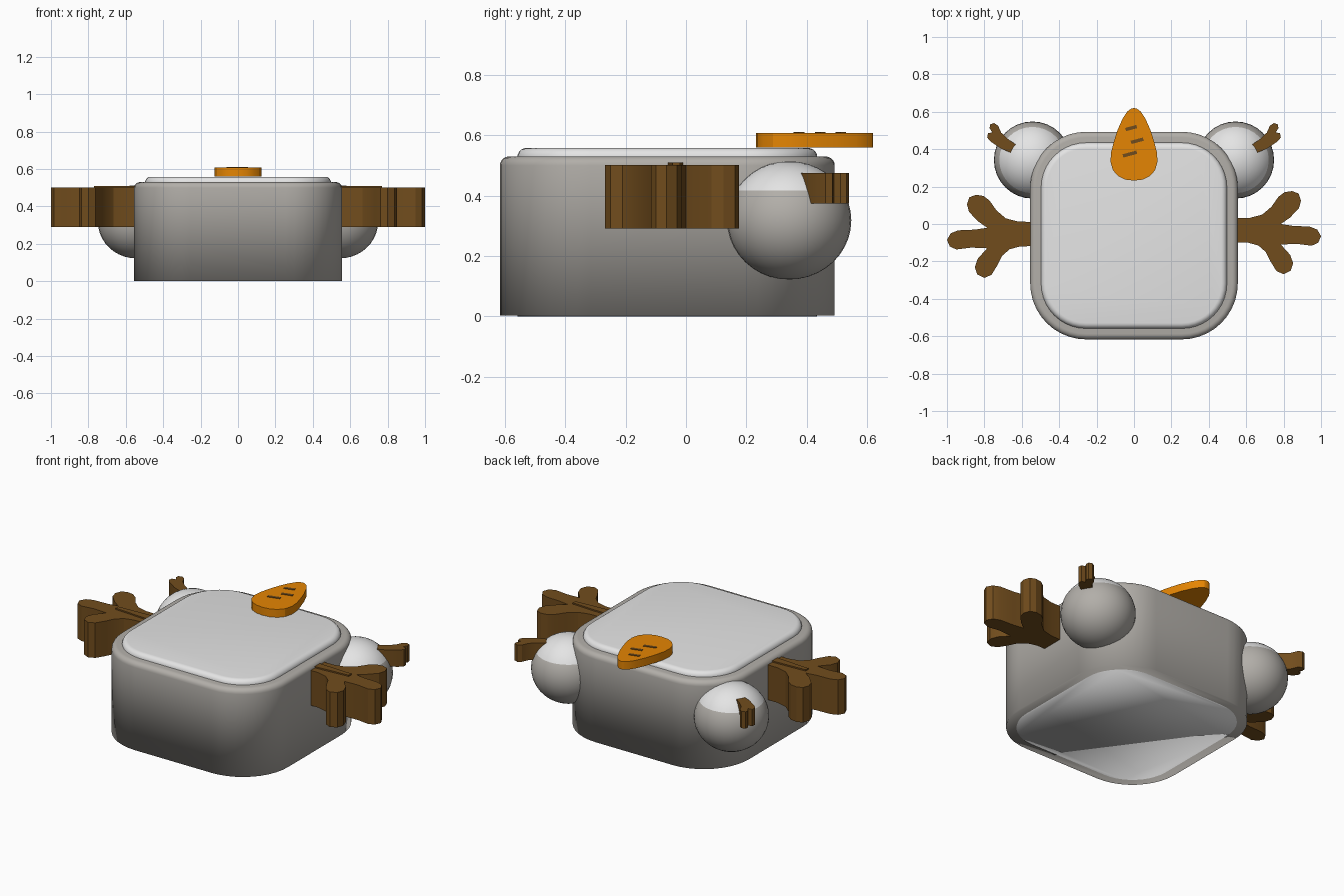
import bpy, bmesh, math
from mathutils import Matrix

if "Cube" in bpy.data.objects:
    bpy.data.objects.remove(bpy.data.objects["Cube"])


def material(name, r, g, b):
    m = bpy.data.materials.new(name)
    m.diffuse_color = (r, g, b, 1)
    m.use_nodes = True
    m.node_tree.nodes["Principled BSDF"].inputs["Base Color"].default_value = m.diffuse_color
    return m


GREY = material("warm grey", 0.445, 0.425, 0.395)
WHITE = material("snow white", 0.78, 0.78, 0.78)
BROWN = material("twig brown", 0.165, 0.073, 0.012)
ORANGE = material("carrot orange", 0.78, 0.235, 0.001)


def finish(name, bm, mats, angle=40):
    bmesh.ops.recalc_face_normals(bm, faces=bm.faces)
    me = bpy.data.meshes.new(name)
    bm.to_mesh(me)
    bm.free()
    for m in mats:
        me.materials.append(m)
    ob = bpy.data.objects.new(name, me)
    bpy.context.collection.objects.link(ob)
    bpy.ops.object.select_all(action='DESELECT')
    ob.select_set(True)
    bpy.context.view_layer.objects.active = ob
    bpy.ops.object.shade_smooth_by_angle(angle=math.radians(angle))
    return ob


def rounded_ring(half, r, cy, n=10):
    """Rounded square outline."""
    pts = []
    for k, (sx, sy) in enumerate([(1, 1), (-1, 1), (-1, -1), (1, -1)]):
        for i in range(n + 1):
            a = math.pi / 2 * (k + i / n)
            pts.append((sx * (half - r) + r * math.cos(a),
                        cy + sy * (half - r) + r * math.sin(a)))
    return pts


def block(name, half, r, cy, bottom, top, bevel, mat):
    """Closed rounded square block with a rounded top edge, softly shaded."""
    levels = [(0, bottom)]
    for i in range(6):
        a = math.pi / 2 * i / 5
        levels.append((bevel * (1 - math.cos(a)), top - bevel + bevel * math.sin(a)))
    bm = bmesh.new()
    rings = [[bm.verts.new((x, y, z)) for x, y in rounded_ring(half - o, r - o, cy)]
             for o, z in levels]
    for a, b in zip(rings, rings[1:]):
        for i in range(len(a)):
            j = (i + 1) % len(a)
            bm.faces.new((a[i], a[j], b[j], b[i]))
    bm.faces.new(rings[-1])
    bm.faces.new(rings[0])
    return finish(name, bm, [mat], 180)


def prism(name, pts, z0, z1, mat, sx=1, dy=0.0, angle=25):
    """Flat outline extruded upward."""
    bm = bmesh.new()
    face = bm.faces.new([bm.verts.new((sx * x, y + dy, z0)) for x, y in pts])
    ext = bmesh.ops.extrude_face_region(bm, geom=[face])
    for v in ext["geom"]:
        if isinstance(v, bmesh.types.BMVert):
            v.co.z = z1
    return finish(name, bm, [mat], angle)


# Body and the snow block running through it from the base to the top
block("body", 0.555, 0.30, -0.062, 0.002, 0.53, 0.03, GREY)
block("snow_top", 0.497, 0.24, -0.062, 0.0, 0.558, 0.03, WHITE)

# Three-pronged arm, small forked twig and vein outlines
ARM = [(0.50, 0.03), (0.62, 0.033), (0.685, 0.05), (0.735, 0.092), (0.772, 0.145),
       (0.805, 0.17), (0.845, 0.176), (0.88, 0.163), (0.893, 0.125), (0.882, 0.085),
       (0.835, 0.035), (0.785, 0.0), (0.85, -0.01), (0.94, -0.014), (0.98, -0.03),
       (1.0, -0.065), (0.985, -0.10), (0.95, -0.116), (0.87, -0.106), (0.785, -0.11),
       (0.835, -0.165), (0.851, -0.21), (0.838, -0.25), (0.80, -0.268), (0.762, -0.252),
       (0.73, -0.20), (0.705, -0.15), (0.665, -0.115), (0.61, -0.10), (0.50, -0.097)]
TWIG = [(0.625, 0.42), (0.66, 0.382), (0.705, 0.40), (0.765, 0.44), (0.785, 0.462),
        (0.781, 0.485), (0.758, 0.49), (0.772, 0.512), (0.77, 0.532),
        (0.748, 0.54), (0.727, 0.526), (0.71, 0.488), (0.675, 0.455)]
VEIN = [(0.55, -0.01), (0.77, -0.02), (0.77, -0.045), (0.55, -0.06)]

for side, sx, dy in (("right", 1, 0.0), ("left", -1, -0.02)):
    prism(side + "_arm", ARM, 0.291, 0.502, BROWN, sx, dy)
    prism(side + "_arm_vein", VEIN, 0.502, 0.51, BROWN, sx, dy)
    prism(side + "_twig", TWIG, 0.374, 0.475, BROWN, sx)

    # Side ball with a snowy cap cut at a level line
    bm = bmesh.new()
    bmesh.ops.create_uvsphere(bm, u_segments=32, v_segments=20, radius=1,
                              matrix=Matrix.Translation((sx * 0.543, 0.342, 0.318))
                              @ Matrix.Diagonal((0.206, 0.206, 0.196, 1)))
    bmesh.ops.bisect_plane(bm, geom=bm.verts[:] + bm.edges[:] + bm.faces[:],
                           plane_co=(0, 0, 0.417), plane_no=(0, 0, 1))
    for f in bm.faces:
        f.material_index = int(f.calc_center_median().z > 0.417)
    finish(side + "_ball", bm, [GREY, WHITE])

# Carrot with a rounded end and a tapered tip
HALF = [(0.0, 0.232), (0.045, 0.237), (0.085, 0.256), (0.113, 0.288), (0.126, 0.335),
        (0.122, 0.385), (0.108, 0.44), (0.087, 0.505), (0.06, 0.565), (0.035, 0.602),
        (0.015, 0.617), (0.0, 0.62)]
prism("carrot", HALF + [(-x, y) for x, y in HALF[-2:0:-1]], 0.56, 0.608, ORANGE)

# Slanted marks on the carrot
for i, (cx, cy, w) in enumerate([(-0.015, 0.513, 0.031), (0.017, 0.445, 0.034),
                                 (-0.022, 0.374, 0.038)]):
    c, s = math.cos(0.26), math.sin(0.26)
    quad = [(cx + c * u - s * v, cy + s * u + c * v)
            for u, v in ((-w, -0.009), (w, -0.009), (w, 0.009), (-w, 0.009))]
    prism("carrot_mark_%d" % (i + 1), quad, 0.607, 0.611, BROWN)
